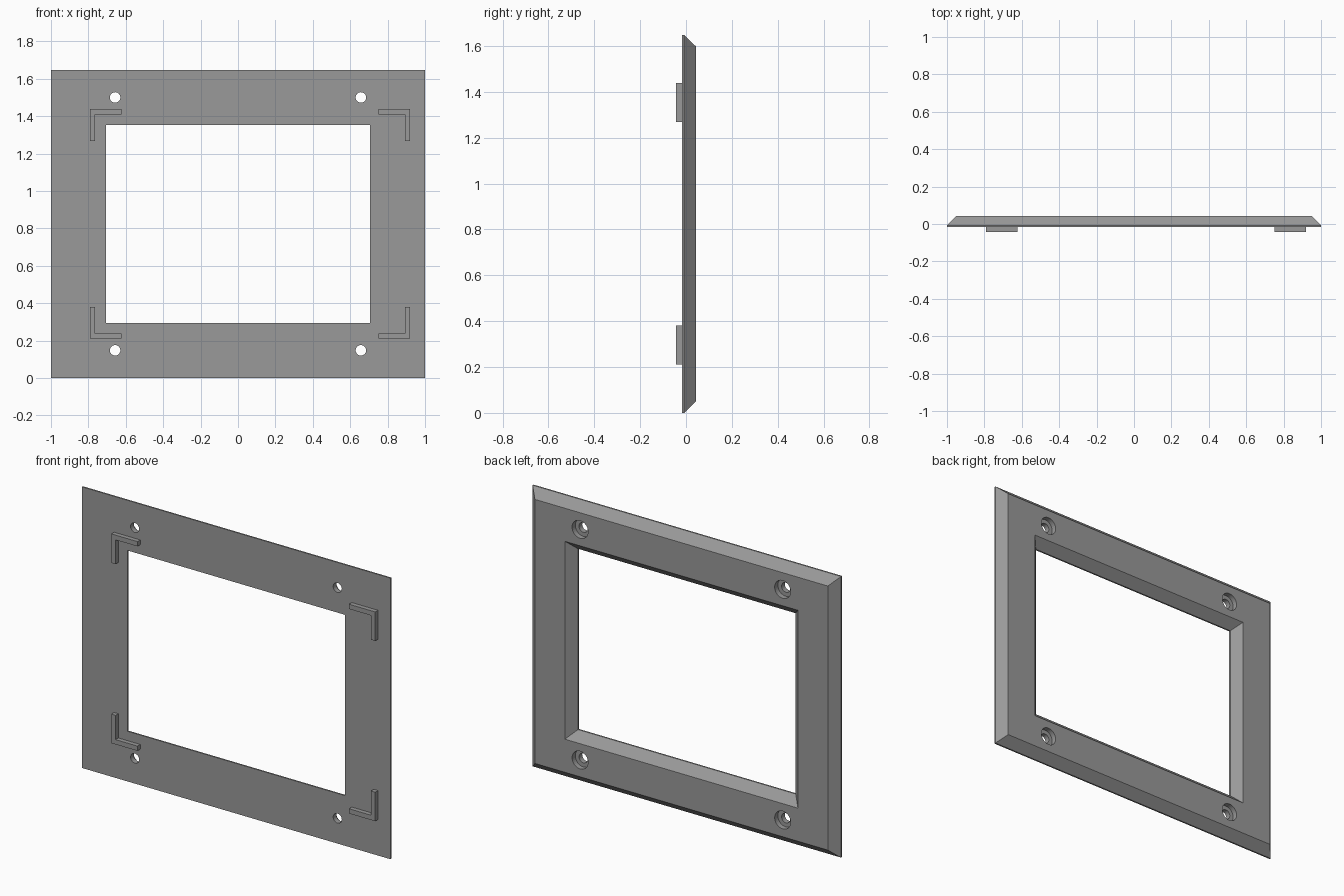
import bpy, bmesh, math
from mathutils import Matrix

if "Cube" in bpy.data.objects:
    bpy.data.objects.remove(bpy.data.objects["Cube"])

grey = bpy.data.materials.new("mid grey")
grey.diffuse_color = (0.32, 0.32, 0.32, 1)
grey.use_nodes = True
grey.node_tree.nodes["Principled BSDF"].inputs["Base Color"].default_value = grey.diffuse_color

FRONT, LIP, BACK = -0.017, -0.008, 0.043
BEVEL = 0.05
MID_Z = 0.824


def finish(name, bm):
    bmesh.ops.recalc_face_normals(bm, faces=bm.faces)
    mesh = bpy.data.meshes.new(name)
    bm.to_mesh(mesh)
    bm.free()
    mesh.materials.append(grey)
    obj = bpy.data.objects.new(name, mesh)
    bpy.context.collection.objects.link(obj)
    return obj


def rectangle(bm, half_x, half_z, y):
    return [bm.verts.new((sx * half_x, y, MID_Z + sz * half_z))
            for sx, sz in ((-1, -1), (1, -1), (1, 1), (-1, 1))]


# Frame: a cross-section of rectangular loops, bevelled outside and inside
bm = bmesh.new()
OUT_X, OUT_Z, IN_X, IN_Z = 1.0, 0.824, 0.706, 0.53
loops = [rectangle(bm, *p) for p in (
    (OUT_X, OUT_Z, FRONT),
    (OUT_X, OUT_Z, LIP),
    (OUT_X - BEVEL, OUT_Z - BEVEL, BACK),
    (IN_X + BEVEL, IN_Z + BEVEL, BACK),
    (IN_X, IN_Z, LIP),
    (IN_X, IN_Z, FRONT))]
for a, b in zip(loops, loops[1:] + loops[:1]):
    for i in range(4):
        j = (i + 1) % 4
        bm.faces.new((a[i], a[j], b[j], b[i]))
frame = finish("frame", bm)

# Screw holes: a through hole with a wider recess from the back
def cut_holes(name, radius, y0, y1):
    bm = bmesh.new()
    for x in (-0.657, 0.657):
        for z in (MID_Z - 0.676, MID_Z + 0.676):
            place = (Matrix.Translation((x, (y0 + y1) / 2, z))
                     @ Matrix.Rotation(math.pi / 2, 4, 'X'))
            bmesh.ops.create_cone(bm, cap_ends=True, segments=32, radius1=radius,
                                  radius2=radius, depth=y1 - y0, matrix=place)
    cutter = finish(name, bm)
    cutter.hide_render = True
    cutter.hide_viewport = True
    cutter.display_type = 'WIRE'
    mod = frame.modifiers.new(name, 'BOOLEAN')
    mod.operation = 'DIFFERENCE'
    mod.solver = 'EXACT'
    mod.object = cutter


cut_holes("screw_hole_cutter", 0.028, -0.1, 0.1)
cut_holes("screw_recess_cutter", 0.052, 0.013, 0.1)

# Corner brackets: L-shaped ribs on the front face
def bracket(name, x, z, sx, sz):
    length, width = 0.17, 0.028
    outline = ((0, 0), (length, 0), (length, width), (width, width),
               (width, length), (0, length))
    bm = bmesh.new()
    face = bm.faces.new([bm.verts.new((x + sx * u, FRONT, z + sz * v))
                         for u, v in outline])
    ext = bmesh.ops.extrude_face_region(bm, geom=[face], use_keep_orig=True)
    verts = [e for e in ext["geom"] if isinstance(e, bmesh.types.BMVert)]
    bmesh.ops.translate(bm, verts=verts, vec=(0, -0.026, 0))
    finish(name, bm)


for side, x, sx in (("left", -0.792, 1), ("right", 0.92, -1)):
    for level, z, sz in (("lower", 0.211, 1), ("upper", 1.438, -1)):
        bracket(f"{level}_{side}_bracket", x, z, sx, sz)
